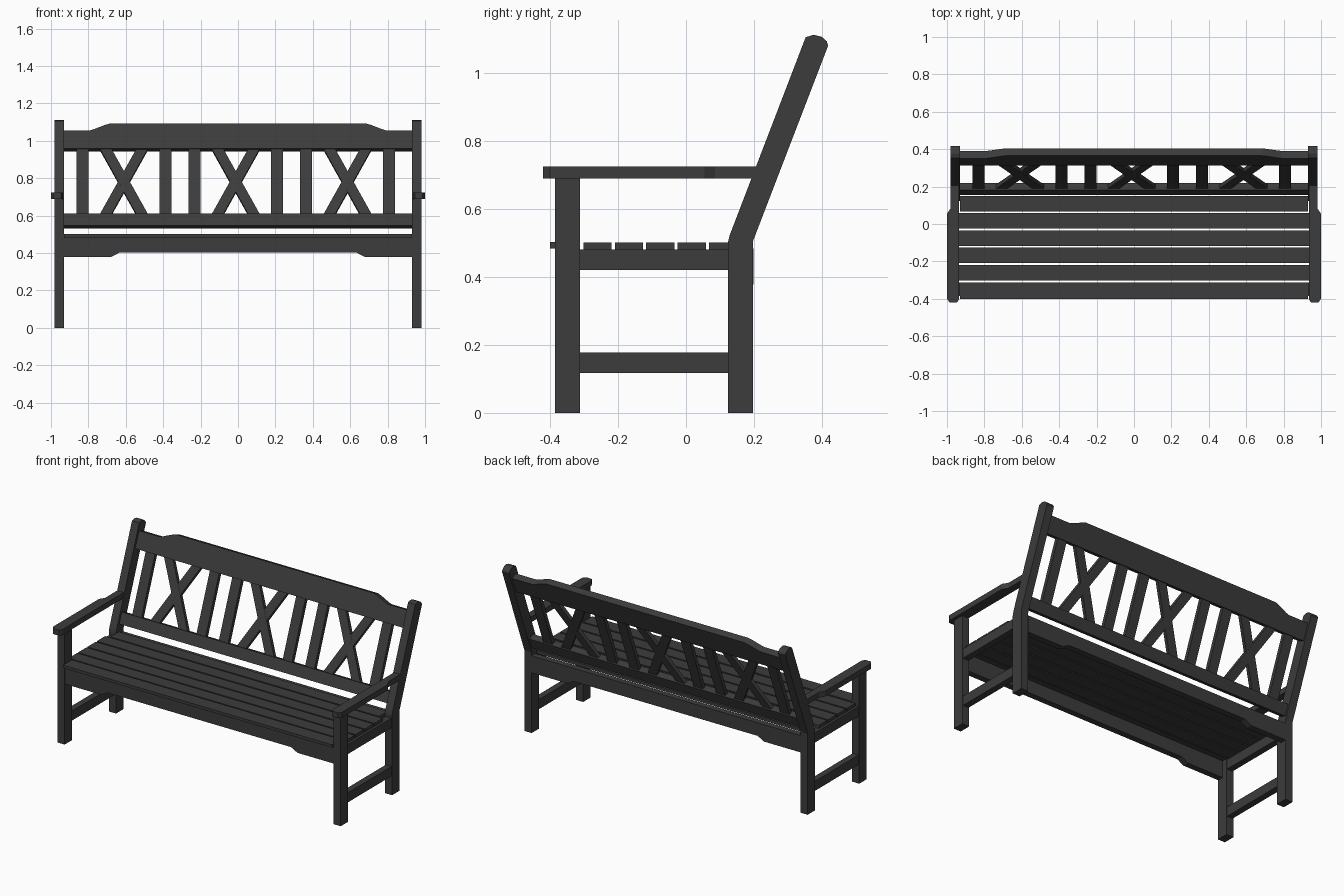
import bpy, bmesh, math

if "Cube" in bpy.data.objects:
    bpy.data.objects.remove(bpy.data.objects["Cube"])

LEAN = math.atan(0.384)          # backrest tilt
PIVOT = (0, 0.160, 0.5)          # base of the tilted backrest plane

# Dark charcoal paint
paint = bpy.data.materials.new("charcoal_paint")
paint.diffuse_color = (0.045, 0.045, 0.045, 1)
paint.use_nodes = True
paint.node_tree.nodes["Principled BSDF"].inputs["Base Color"].default_value = paint.diffuse_color


def prism(name, pts, axis, lo, hi, mirror=False):
    """Extrude a 2D outline along an axis: x takes (y,z), y takes (x,z), z takes (x,y)."""
    def place(p, d):
        return {'x': (d, p[0], p[1]), 'y': (p[0], d, p[1]), 'z': (p[0], p[1], d)}[axis]
    bm = bmesh.new()
    a = [bm.verts.new(place(p, lo)) for p in pts]
    b = [bm.verts.new(place(p, hi)) for p in pts]
    n = len(pts)
    bm.faces.new(a)
    bm.faces.new(b)
    for i in range(n):
        bm.faces.new((a[i], a[(i + 1) % n], b[(i + 1) % n], b[i]))
    bmesh.ops.recalc_face_normals(bm, faces=bm.faces)
    me = bpy.data.meshes.new(name)
    bm.to_mesh(me)
    bm.free()
    me.materials.append(paint)
    ob = bpy.data.objects.new(name, me)
    bpy.context.collection.objects.link(ob)
    if mirror:
        ob.modifiers.new("mirror", 'MIRROR').use_axis[0] = True
    return ob


def rect(u0, u1, v0, v1):
    return [(u0, v0), (u1, v0), (u1, v1), (u0, v1)]


def symmetric(half):
    """Complete an outline from its +x half."""
    return half + [(-x, z) for x, z in reversed(half)]


def back_part(name, pts, thickness):
    """Outline in front-view (x, z), laid onto the tilted backrest plane."""
    local = [(x, (z - PIVOT[2]) / math.cos(LEAN)) for x, z in pts]
    ob = prism(name, local, 'y', -thickness / 2, thickness / 2)
    ob.location = PIVOT
    ob.rotation_euler.x = -LEAN
    return ob


# Legs
prism("front_leg", rect(-0.385, -0.312, 0, 0.69), 'x', 0.93, 0.98, True)
prism("rear_leg", [(0.123, 0), (0.197, 0), (0.197, 0.505), (0.418, 1.08), (0.414, 1.093),
                   (0.399, 1.106), (0.376, 1.112), (0.352, 1.105), (0.129, 0.524),
                   (0.123, 0.50)], 'x', 0.93, 0.98, True)

# Side rails
prism("seat_side_rail", rect(-0.312, 0.123, 0.42, 0.48), 'x', 0.935, 0.975, True)
prism("lower_side_rail", rect(-0.312, 0.123, 0.118, 0.178), 'x', 0.935, 0.975, True)

# Armrests with chamfered front and narrowed rear
prism("armrest", [(0.935, -0.40), (0.946, -0.42), (0.986, -0.42), (1.0, -0.40), (1.0, 0.055),
                  (0.98, 0.085), (0.98, 0.21), (0.935, 0.21)], 'z', 0.69, 0.724, True)

# Front and rear aprons with a raised middle
apron = symmetric([(0.635, 0.402), (0.68, 0.378), (0.93, 0.378), (0.93, 0.484)])
prism("front_apron", apron, 'y', -0.383, -0.345)
prism("rear_apron", apron, 'y', 0.160, 0.199)

# Seat slats
prism("front_seat_slat", rect(-0.93, 0.93, -0.40, -0.312), 'z', 0.484, 0.502)
for i in range(5):
    y = -0.302 + i * 0.0925
    half = 0.96 if i < 4 else 0.93
    prism("seat_slat", rect(-half, half, y, y + 0.083), 'z', 0.481, 0.501)

# Backrest rails
back_part("back_top_rail", symmetric([(0.93, 0.951), (0.93, 1.049), (0.79, 1.049),
                                      (0.77, 1.055), (0.71, 1.078), (0.685, 1.085)]), 0.042)
back_part("back_bottom_rail", rect(-0.93, 0.93, 0.540, 0.605), 0.042)

# Backrest uprights and crosses
Z0, Z1, MID = 0.60, 0.958, -0.012
for s in (-1, 1):
    for off in (0.221, 0.376, 0.820):
        x = MID + s * off
        back_part("back_upright", rect(x - 0.032, x + 0.032, Z0, Z1), 0.024)
for k in (-1, 0, 1):
    c = MID + k * 0.598
    for s, t in ((-1, 0.024), (1, 0.023)):
        b, e = c - s * 0.100, c + s * 0.100
        back_part("back_cross_bar", [(b - 0.031, Z0), (b + 0.031, Z0),
                                     (e + 0.031, Z1), (e - 0.031, Z1)], t)
